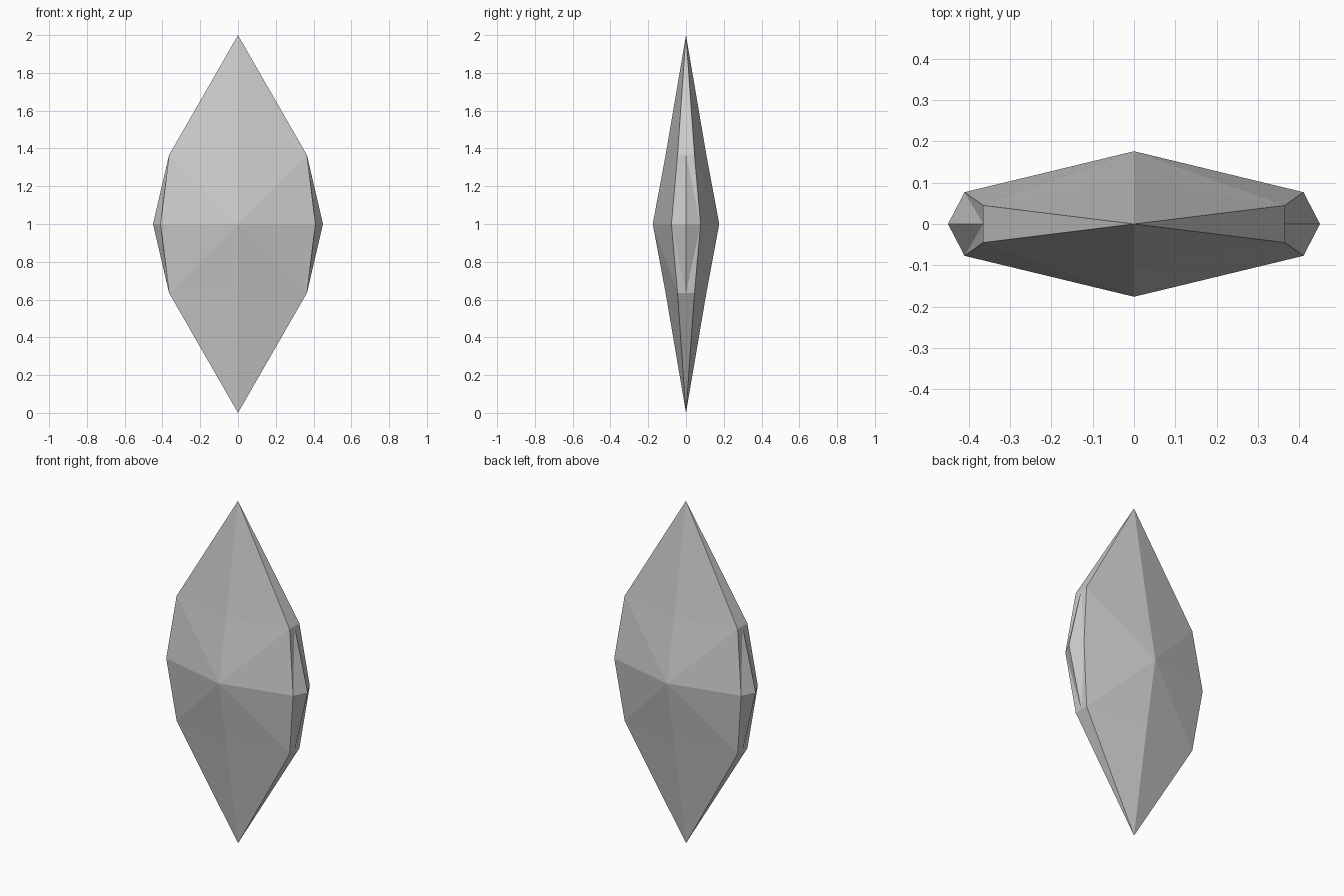
import bpy
import bmesh

cube = bpy.data.objects.get("Cube")
if cube:
    bpy.data.objects.remove(cube, do_unlink=True)

# Stone colour
stone = bpy.data.materials.new("pale_grey_stone")
stone.use_nodes = True
colour = (0.6, 0.6, 0.6, 1)
stone.diffuse_color = colour
stone.node_tree.nodes["Principled BSDF"].inputs["Base Color"].default_value = colour

# Corners of one eighth of the crystal, relative to its centre
points = {
    "crown": (0, -0.176, 0),
    "ridge": (0, -0.108, 0.365),
    "tip": (0, 0, 1),
    "shoulder": (0.365, -0.045, 0.365),
    "shoulder_mid": (0.365, 0, 0.365),
    "girdle": (0.41, -0.077, 0),
    "side_point": (0.45, 0, 0),
}
facets = [
    ("crown", "girdle", "shoulder"),
    ("crown", "shoulder", "ridge"),
    ("ridge", "shoulder", "tip"),
    ("tip", "shoulder", "shoulder_mid"),
    ("shoulder", "girdle", "shoulder_mid"),
    ("girdle", "side_point", "shoulder_mid"),
]

bm = bmesh.new()
verts = {name: bm.verts.new(co) for name, co in points.items()}
for facet in facets:
    bm.faces.new([verts[name] for name in facet])
mesh = bpy.data.meshes.new("crystal")
bm.to_mesh(mesh)
bm.free()
mesh.materials.append(stone)

# Mirror the facets across all three axes
crystal = bpy.data.objects.new("crystal", mesh)
crystal.location.z = 1
bpy.context.collection.objects.link(crystal)
mirror = crystal.modifiers.new("Mirror", 'MIRROR')
mirror.use_axis = (True, True, True)
mirror.use_clip = True
mirror.merge_threshold = 0.001
